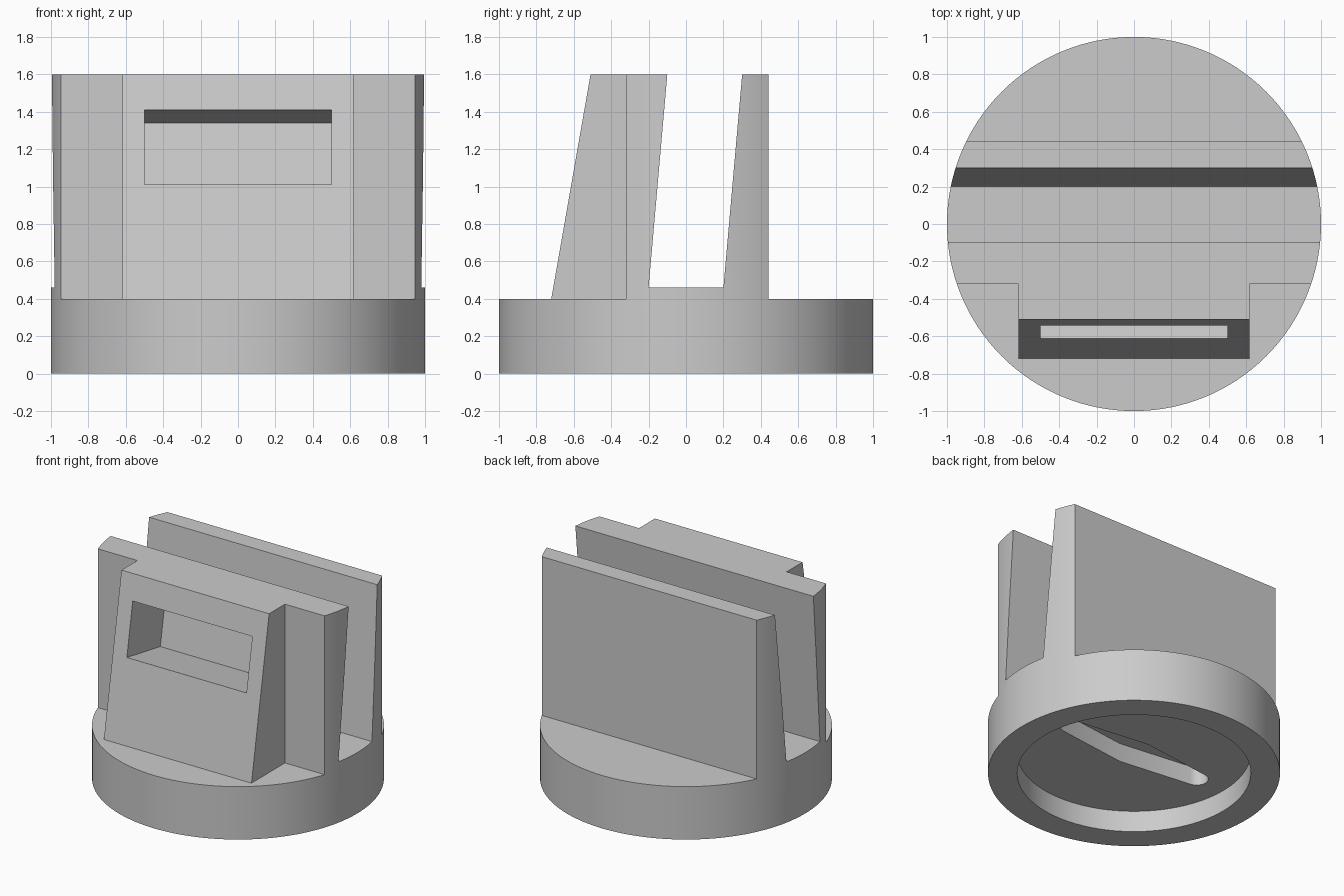
import bpy, bmesh
from math import cos, sin, pi, radians
from mathutils import Vector

cube = bpy.data.objects.get("Cube")
if cube:
    bpy.data.objects.remove(cube, do_unlink=True)

grey = bpy.data.materials.new("light grey")
grey.use_nodes = True
colour = (0.6, 0.6, 0.6, 1)
grey.diffuse_color = colour
grey.node_tree.nodes["Principled BSDF"].inputs["Base Color"].default_value = colour


def prism(name, outline, axis, low, high):
    """Extrude an outline along x (outline in y, z) or z (outline in x, y)."""
    bm = bmesh.new()
    place = (lambda a, b: (low, a, b)) if axis == "x" else (lambda a, b: (a, b, low))
    face = bm.faces.new([bm.verts.new(place(a, b)) for a, b in outline])
    extruded = bmesh.ops.extrude_face_region(bm, geom=[face])["geom"]
    shift = Vector((high - low, 0, 0) if axis == "x" else (0, 0, high - low))
    bmesh.ops.translate(bm, vec=shift,
                        verts=[v for v in extruded if isinstance(v, bmesh.types.BMVert)])
    bmesh.ops.recalc_face_normals(bm, faces=bm.faces)
    mesh = bpy.data.meshes.new(name)
    bm.to_mesh(mesh)
    bm.free()
    mesh.materials.append(grey)
    obj = bpy.data.objects.new(name, mesh)
    bpy.context.collection.objects.link(obj)
    return obj


def combine(target, tool, operation):
    """Apply a boolean and remove its tool."""
    mod = target.modifiers.new("combine", "BOOLEAN")
    mod.operation, mod.solver, mod.object = operation, "EXACT", tool
    bpy.ops.object.select_all(action="DESELECT")
    bpy.context.view_layer.objects.active = target
    target.select_set(True)
    bpy.ops.object.modifier_apply(modifier=mod.name)
    bpy.data.objects.remove(tool, do_unlink=True)


def circle(radius, sides=128):
    return [(radius * cos(2 * pi * i / sides), radius * sin(2 * pi * i / sides))
            for i in range(sides)]


# Round base with two upright walls, trimmed to the round outline
body = prism("slotted_body", circle(1), "z", 0, 1.6)
side_profile = [(-1.2, -0.1), (1.2, -0.1), (1.2, 0.4), (0.44, 0.4), (0.44, 1.7),
                (0.309, 1.7), (0.2, 0.46), (-0.2, 0.46), (-0.091, 1.7),
                (-0.32, 1.7), (-0.32, 0.4), (-1.2, 0.4)]
combine(body, prism("profile", side_profile, "x", -1.2, 1.2), "INTERSECT")

# Sloping block on the front wall
slope = 0.21 / 1.2
block = [(-0.72 - 0.1 * slope, 0.3), (-0.25, 0.3), (-0.25, 1.6), (-0.51, 1.6)]
combine(body, prism("front_block", block, "x", -0.617, 0.617), "UNION")

# Deep pocket square to the sloping face
inward = Vector((1, -slope))
lower, upper = (Vector((-0.72 + slope * (z - 0.4), z)) for z in (1.01, 1.41))
pocket = [lower - 0.2 * inward, lower + 0.4 * inward,
          upper + 0.4 * inward, upper - 0.2 * inward]
combine(body, prism("pocket", pocket, "x", -0.5, 0.5), "DIFFERENCE")

# Round recess underneath, with a tapered groove in its ceiling
combine(body, prism("recess", circle(0.8), "z", -0.1, 0.16), "DIFFERENCE")
arc = [radians(-84 + 14 * i) for i in range(13)]
half = [(0.56 + 0.08 * cos(a), 0.08 * sin(a)) for a in arc] + [(0, 0.15)]
groove = half + [(-x, -y) for x, y in half]
combine(body, prism("groove", groove, "z", 0.1, 0.3), "DIFFERENCE")

# Merge leftover flat seams and keep the edges crisp
bm = bmesh.new()
bm.from_mesh(body.data)
bmesh.ops.remove_doubles(bm, verts=bm.verts, dist=0.0001)
bmesh.ops.dissolve_limit(bm, angle_limit=radians(0.5), verts=bm.verts, edges=bm.edges)
bm.to_mesh(body.data)
bm.free()
bpy.ops.object.shade_smooth_by_angle(angle=radians(30))
